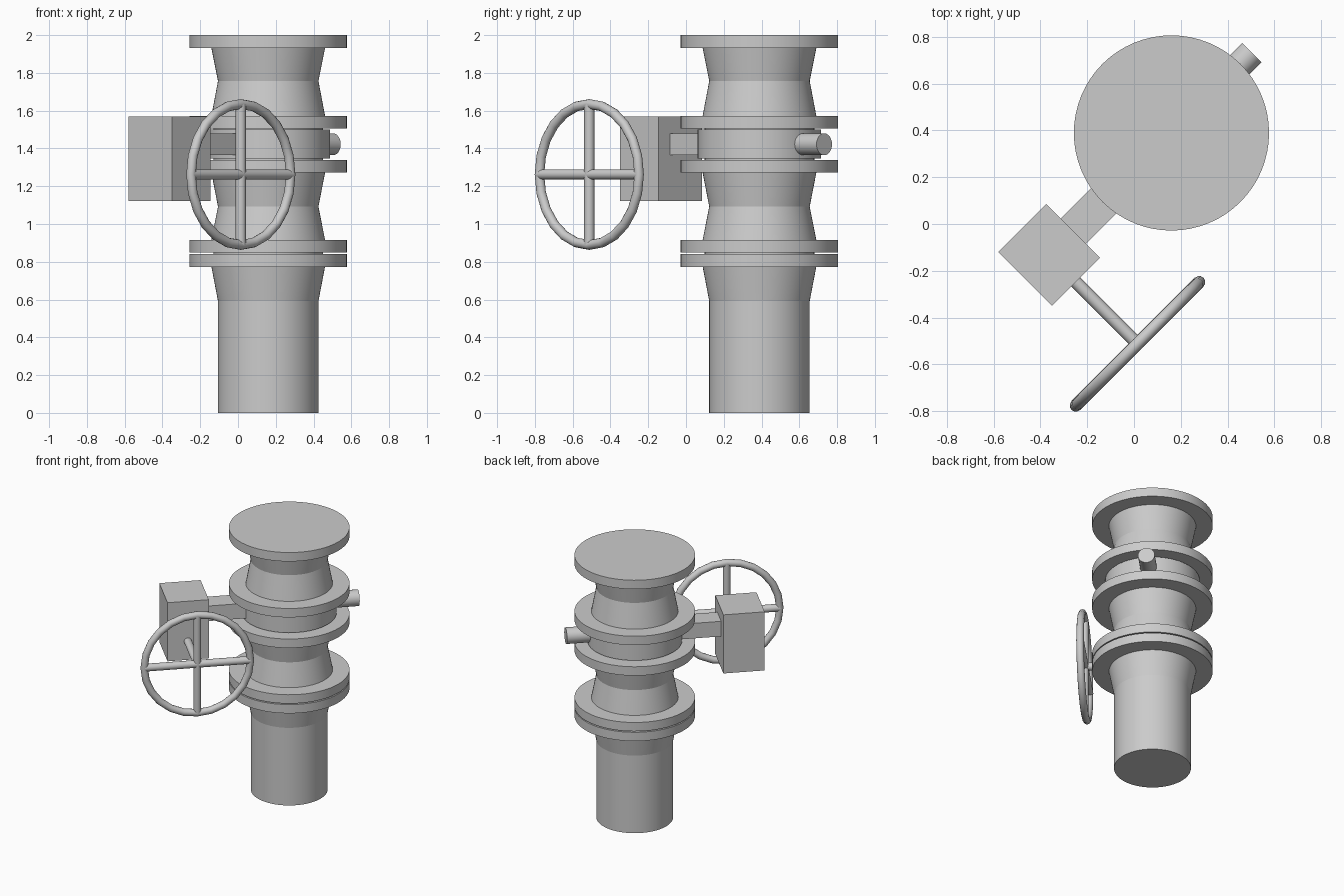
import bpy, math
from mathutils import Vector, Matrix

if "Cube" in bpy.data.objects:
    bpy.data.objects.remove(bpy.data.objects["Cube"])

AX, AY = 0.16, 0.389            # vertical pipe axis
S = math.sqrt(0.5)
U = Vector((S, S, 0))           # valve stem direction
V = Vector((S, -S, 0))          # handwheel shaft direction


def finish(name):
    ob = bpy.context.object
    ob.name = name
    bpy.ops.object.shade_smooth_by_angle(angle=math.radians(35))
    return ob


def rod(name, a, b, r, n=24):
    a, b = Vector(a), Vector(b)
    d = b - a
    bpy.ops.mesh.primitive_cylinder_add(
        vertices=n, radius=r, depth=d.length, location=(a + b) / 2,
        rotation=d.to_track_quat('Z', 'Y').to_euler())
    return finish(name)


def cone(name, z0, z1, r0, r1, n=64):
    bpy.ops.mesh.primitive_cone_add(
        vertices=n, radius1=r0, radius2=r1, depth=z1 - z0,
        location=(AX, AY, (z0 + z1) / 2))
    return finish(name)


def box(name, centre, size):
    bpy.ops.mesh.primitive_cube_add(size=1, location=centre,
                                    rotation=(0, 0, math.pi / 4))
    ob = bpy.context.object
    ob.name = name
    ob.data.transform(Matrix.Diagonal((*size, 1)))
    return ob


# lower pipe and flared necks
PIPE, NECK, FLANGE, FACE = 0.266, 0.301, 0.417, 0.29
cone("lower_pipe", 0, 0.592, PIPE, PIPE)
cone("lower_pipe_neck", 0.592, 0.775, PIPE, NECK)
for name, z0, zm, z1 in (("middle_spool", 0.915, 1.092, 1.272),
                         ("upper_spool", 1.572, 1.757, 1.932)):
    cone(name + "_bottom_neck", z0, zm, NECK, PIPE)
    cone(name + "_top_neck", zm, z1, PIPE, NECK)

# flange discs
for i, (z0, z1) in enumerate(((0.773, 0.84), (0.848, 0.915), (1.272, 1.34),
                              (1.505, 1.573), (1.932, 2.0))):
    cone(f"flange_{i + 1}", z0, z1, FLANGE, FLANGE)

# gaskets between the flanges, and the valve body
for i, (z0, z1) in enumerate(((0.84, 0.848), (1.34, 1.346), (1.499, 1.505))):
    cone(f"gasket_{i + 1}", z0, z1, FACE, FACE)
cone("valve_body", 1.346, 1.499, 0.327, 0.327)

# stem stub at the back and bracket arm to the gearbox
axis = Vector((AX, AY, 1.422))
rod("stem_stub", axis + U * 0.28, axis + U * 0.485, 0.058)
box("gearbox_arm", axis - U * 0.445, (0.33, 0.152, 0.115))
gear = Vector((-0.3625, -0.1325, 1.345))
box("gearbox", gear, (0.29, 0.325, 0.447))

# handwheel with shaft and crossed spokes
hub = Vector((0.015, -0.512, 1.262))
R = 0.373
rod("wheel_shaft", hub - V * 0.40, hub, 0.027)
rod("wheel_spoke_level", hub - U * R, hub + U * R, 0.027)
rod("wheel_spoke_upright", hub - Vector((0, 0, R)), hub + Vector((0, 0, R)), 0.027)
bpy.ops.mesh.primitive_torus_add(
    location=hub, rotation=V.to_track_quat('Z', 'Y').to_euler(),
    major_radius=R, minor_radius=0.026, major_segments=24, minor_segments=12)
finish("handwheel_rim")
